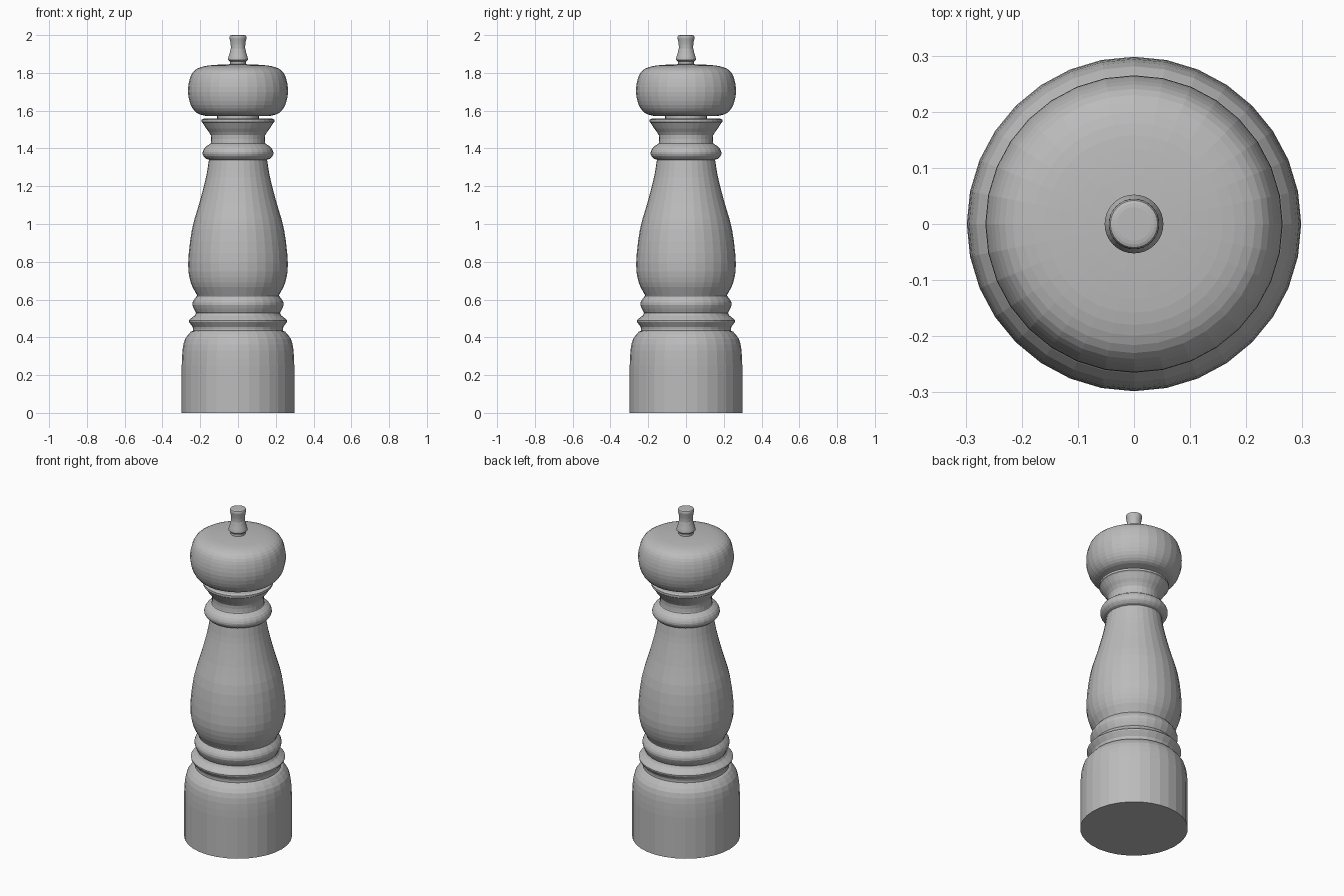
import bpy, bmesh, math
from mathutils import Vector

SIDES = 32

default = bpy.data.objects.get("Cube")
if default:
    bpy.data.objects.remove(default, do_unlink=True)

grey = bpy.data.materials.new("plain_grey")
grey.use_nodes = True
colour = (0.5, 0.5, 0.5, 1)
grey.diffuse_color = colour
grey.node_tree.nodes["Principled BSDF"].inputs["Base Color"].default_value = colour


def smooth(points, steps=3):
    """Catmull-Rom curve through (radius, height) points."""
    p = [Vector(q) for q in points]
    p = [2 * p[0] - p[1]] + p + [2 * p[-1] - p[-2]]
    out = []
    for a, b, c, d in zip(p, p[1:], p[2:], p[3:]):
        for i in range(steps):
            t = i / steps
            out.append(tuple(b + 0.5 * t * ((c - a) + t * (2*a - 5*b + 4*c - d)
                                            + t * t * (3*b - a - 3*c + d))))
    return out + [tuple(points[-1])]


def lathe(name, profile):
    """Turn a profile around z and close both ends."""
    bm = bmesh.new()
    rings = []
    for r, z in profile:
        rings.append([bm.verts.new((r * math.cos(i * math.tau / SIDES),
                                    r * math.sin(i * math.tau / SIDES), z))
                      for i in range(SIDES)])
    for low, high in zip(rings, rings[1:]):
        for i in range(SIDES):
            j = (i + 1) % SIDES
            bm.faces.new((low[i], low[j], high[j], high[i]))
    bm.faces.new(rings[0][::-1])
    bm.faces.new(rings[-1])
    mesh = bpy.data.meshes.new(name)
    bm.to_mesh(mesh)
    bm.free()
    mesh.materials.append(grey)
    obj = bpy.data.objects.new(name, mesh)
    bpy.context.collection.objects.link(obj)
    return obj


# Body: base drum, turned rings, belly, collar and flared neck
base = [(.298, 0)] + smooth([(.298, .25), (.294, .33), (.281, .39), (.25, .43)], 2)
lower_ring = smooth([(.238, .435), (.24, .455), (.26, .482), (.256, .495), (.23, .515), (.222, .53)], 2)
upper_ring = smooth([(.226, .535), (.241, .57), (.236, .595), (.217, .62)], 2)
belly = smooth([(.218, .625), (.25, .69), (.264, .79), (.244, .97), (.202, 1.12),
                (.169, 1.25), (.154, 1.34)])
collar = smooth([(.168, 1.345), (.183, 1.36), (.187, 1.38), (.175, 1.405), (.146, 1.425)], 2)
neck = smooth([(.144, 1.43), (.144, 1.47), (.168, 1.505), (.187, 1.535)], 2)
lip = [(.193, 1.54), (.193, 1.553), (.18, 1.558)]
spindle = [(.11, 1.558), (.11, 1.575)]
lathe("body", base + lower_ring + upper_ring + belly + collar + neck + lip + spindle)

# Rounded turning head
head = smooth([(.17, 1.572), (.217, 1.587), (.25, 1.63), (.265, 1.70), (.255, 1.77),
               (.23, 1.813), (.18, 1.835), (.11, 1.843), (.04, 1.846)])
lathe("head", [(.11, 1.572)] + head)

# Finial on the head
finial = smooth([(.042, 1.845), (.042, 1.86), (.052, 1.868), (.05, 1.885), (.038, 1.93),
                 (.041, 1.965), (.045, 1.985), (.042, 1.997), (.03, 2.0)], 2)
lathe("top_finial", finial)
